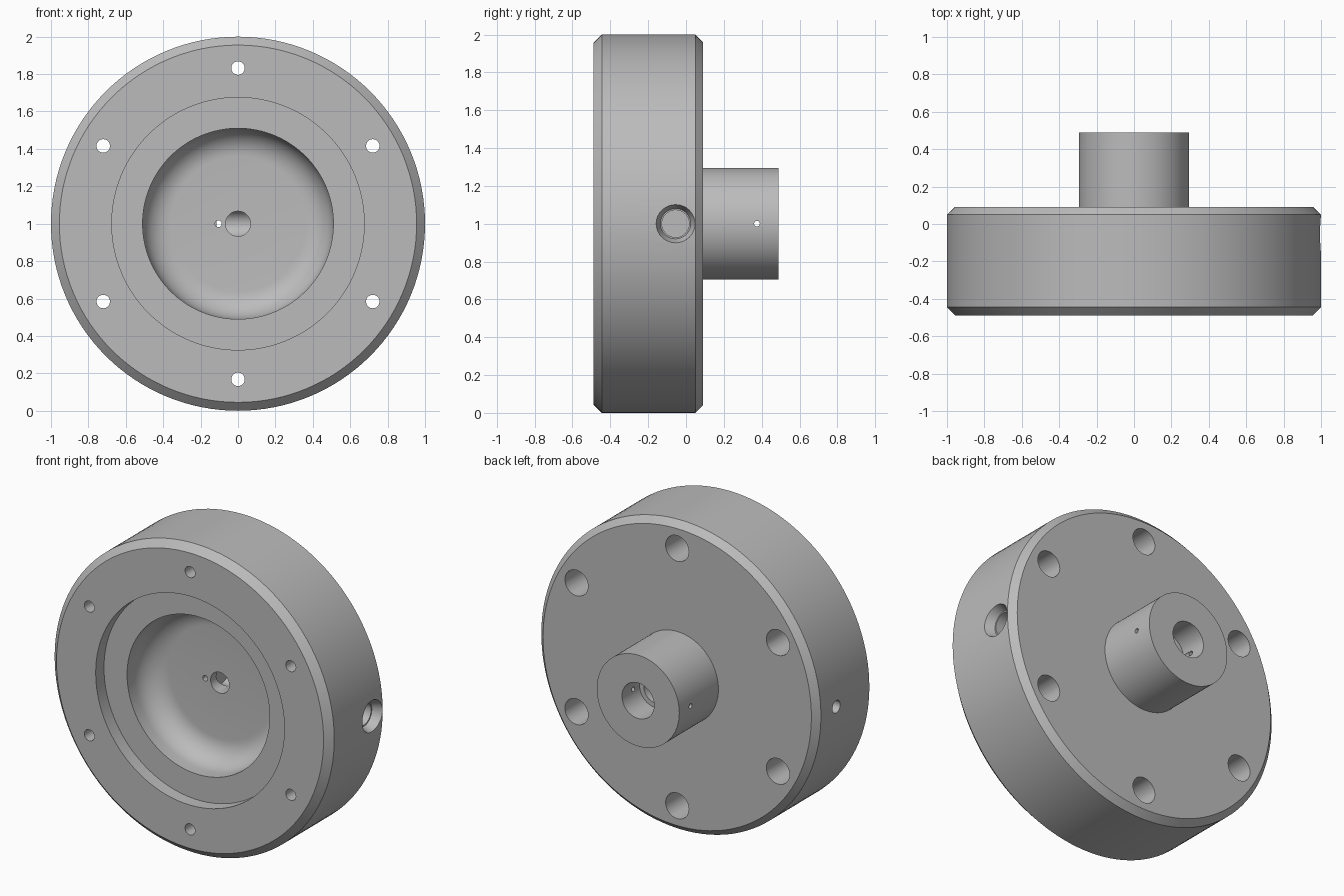
import bpy, bmesh
from math import sin, cos, pi, radians
from mathutils import Matrix, Vector

cube = bpy.data.objects.get("Cube")
if cube:
    bpy.data.objects.remove(cube, do_unlink=True)

steel = bpy.data.materials.new("machined grey")
steel.use_nodes = True
grey = (0.5, 0.5, 0.5, 1)
steel.diffuse_color = grey
steel.node_tree.nodes["Principled BSDF"].inputs["Base Color"].default_value = grey


def lathe(name, profile, axis, centre, steps):
    """Turn (radius, distance) points about an axis through centre."""
    bm = bmesh.new()
    verts = [bm.verts.new((r, 0, d)) for r, d in profile]
    edges = [bm.edges.new(pair) for pair in zip(verts, verts[1:])]
    bmesh.ops.spin(bm, geom=verts + edges, cent=(0, 0, 0), axis=(0, 0, 1),
                   angle=2 * pi, steps=steps, use_duplicate=False)
    bmesh.ops.remove_doubles(bm, verts=bm.verts, dist=0.0001)
    bmesh.ops.recalc_face_normals(bm, faces=bm.faces)
    turn = Vector((0, 0, 1)).rotation_difference(Vector(axis)).to_matrix().to_4x4()
    bm.transform(Matrix.Translation(centre) @ turn)
    mesh = bpy.data.meshes.new(name)
    bm.to_mesh(mesh)
    bm.free()
    mesh.materials.append(steel)
    obj = bpy.data.objects.new(name, mesh)
    bpy.context.collection.objects.link(obj)
    return obj


# Turned flange: centre hole, filleted pocket, step, chamfered rim, boss, bore
fillet = 0.15
pocket = [(0.51 - fillet * (1 - sin(a)), -0.185 - fillet * (1 - cos(a)))
          for a in [i * pi / 20 for i in range(11)]]
profile = [(0, 0.01), (0.067, -0.03), (0.067, -0.185)] + pocket + [
    (0.51, -0.405), (0.675, -0.405), (0.675, -0.49),
    (0.955, -0.49), (1, -0.445), (1, 0.05), (0.96, 0.09),
    (0.295, 0.09), (0.295, 0.49), (0.115, 0.49), (0.115, 0.31),
    (0.085, 0.31), (0.085, 0.12), (0, 0.12)]
Y = (0, 1, 0)
flange = lathe("flange_body", profile, Y, (0, 0, 1), 128)


def cut(name, profile, axis, centre, steps=32):
    cutter = lathe(name, profile, axis, centre, steps)
    cutter.hide_render = True
    mod = flange.modifiers.new(name, 'BOOLEAN')
    mod.operation = 'DIFFERENCE'
    mod.solver = 'EXACT'
    mod.object = cutter
    bpy.context.view_layer.objects.active = flange
    bpy.ops.object.modifier_apply(modifier=name)
    bpy.data.objects.remove(cutter, do_unlink=True)


# Six counterbored bolt holes
for i in range(6):
    a = radians(90 + 60 * i)
    cut("bolt_hole", [(0, -0.6), (0.036, -0.6), (0.036, -0.27),
                      (0.083, -0.27), (0.083, 0.2), (0, 0.2)],
        Y, (0.832 * cos(a), 0, 1 + 0.832 * sin(a)))

# Countersunk radial port on the left side
cut("large_port", [(0, -0.075), (0.072, -0.075), (0.072, 0.94), (0.08, 0.94),
                   (0.103, 1), (0.103, 1.1), (0, 1.1)], (1, 0, 0), (0, -0.055, 1))
# Plain radial port on the right side
cut("small_port", [(0, 0.105), (0.04, 0.105), (0.04, 1.1), (0, 1.1)],
    (-1, 0, 0), (0, -0.108, 1))
# Vent from the pocket through to the bore
cut("vent_hole", [(0, -0.25), (0.018, -0.25), (0.018, 0.36), (0, 0.36)],
    Y, (-0.105, 0, 1), 16)
# Cross pin hole through the boss
cut("pin_hole", [(0, -0.4), (0.015, -0.4), (0.015, 0.4), (0, 0.4)],
    (1, 0, 0), (0, 0.375, 1), 16)

bpy.ops.object.select_all(action='DESELECT')
flange.select_set(True)
bpy.context.view_layer.objects.active = flange
bpy.ops.object.shade_smooth_by_angle(angle=radians(30))
